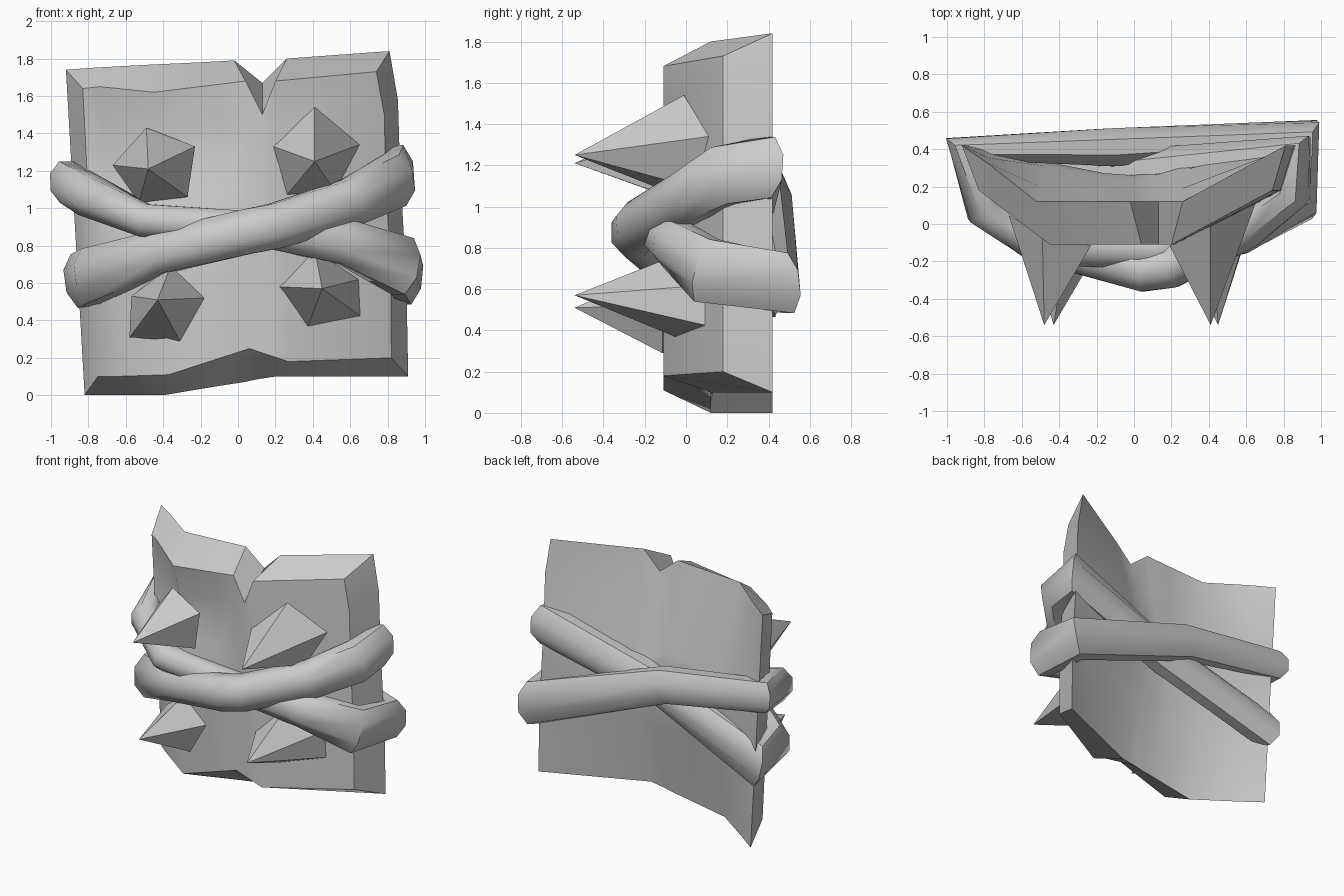
import bpy, bmesh, math
from mathutils import Vector

if "Cube" in bpy.data.objects:
    bpy.data.objects.remove(bpy.data.objects["Cube"])

gray = bpy.data.materials.new("stone_gray")
gray.diffuse_color = (0.6, 0.6, 0.6, 1)
gray.use_nodes = True
gray.node_tree.nodes["Principled BSDF"].inputs["Base Color"].default_value = gray.diffuse_color


def finish(name, bm, smooth=None):
    bmesh.ops.recalc_face_normals(bm, faces=bm.faces[:])
    me = bpy.data.meshes.new(name)
    bm.to_mesh(me)
    bm.free()
    ob = bpy.data.objects.new(name, me)
    bpy.context.collection.objects.link(ob)
    me.materials.append(gray)
    if smooth:
        bpy.ops.object.select_all(action='DESELECT')
        ob.select_set(True)
        bpy.context.view_layer.objects.active = ob
        bpy.ops.object.shade_smooth_by_angle(angle=math.radians(smooth))
    return ob


# Bent plate: columns as (bottom point, top point), outer face then back
outer = [((-.75, .18, .10), (-.83, .18, 1.64)), ((-.66, .11, .10), (-.74, .11, 1.65)),
         ((-.37, -.11, .11), (-.45, -.11, 1.62)), ((-.03, -.11, .22), (-.12, -.11, 1.66)),
         ((.06, -.11, .25), (.04, -.11, 1.68)), ((.15, -.11, .22), (.13, -.11, 1.50)),
         ((.27, -.11, .18), (.20, -.11, 1.68)), ((.82, .18, .20), (.74, .18, 1.73))]
inner = [((-.82, .42, 0), (-.92, .42, 1.74)), ((-.70, .33, 0), (-.79, .33, 1.75)),
         ((-.40, .12, 0), (-.52, .12, 1.765)), ((-.10, .12, .05), (-.2, .12, 1.78)),
         ((.03, .12, .07), (-.02, .12, 1.79)), ((.10, .12, .085), (.13, .12, 1.67)),
         ((.20, .12, .10), (.26, .12, 1.80)), ((.91, .42, .10), (.81, .42, 1.84))]
rows = [0, .3, .58, .63, .85, 1]


def build_plate():
    bm = bmesh.new()
    n = len(outer)
    ring = []
    for k, (lo, hi) in enumerate(outer + inner[::-1]):
        col = []
        for r, t in enumerate(rows):
            p = Vector(lo).lerp(Vector(hi), t)
            if k in (1, 2, 3) and r in (3, 4):   # sunken upper left panel
                p.y += .05 if k < 3 else .03
            if k in (n - 1, n):                  # slight bulge of right edge
                p.x += (0, .02, .02, .02, .03, 0)[r]
            if n < k < 2 * n - 1:                # back swells toward mid height
                mid = .25 + .2 * abs(p.x + .05)
                p.y += max(0, mid - p.y) * (t / .58 if t <= .58 else (1 - t) / .42)
            col.append(bm.verts.new(p))
        ring.append(col)
    m = len(ring)
    for k in range(m):
        a, b = ring[k], ring[(k + 1) % m]
        for r in range(len(rows) - 1):
            bm.faces.new((a[r], b[r], b[r + 1], a[r + 1]))
    for r in (0, -1):                            # top and bottom rims
        for k in range(n - 1):
            bm.faces.new((ring[k][r], ring[k + 1][r], ring[m - 2 - k][r], ring[m - 1 - k][r]))
    finish("plate", bm, 42)


# Wrapped bands: closed loops with a flattened section; points are x, y, z, half height
def band(name, path, depth, sides=8):
    bm = bmesh.new()
    pts = [Vector(p[:3]) for p in path]
    n = len(pts)
    rings = []
    for i, p in enumerate(pts):
        t = ((pts[(i + 1) % n] - p).normalized() + (p - pts[i - 1]).normalized()).normalized()
        out = t.cross(Vector((0, 0, 1))).normalized()
        up = out.cross(t)
        rings.append([bm.verts.new(p + out * depth * math.cos(a) + up * path[i][3] * math.sin(a))
                      for a in (math.tau * (j + .5) / sides for j in range(sides))])
    for i in range(n):
        a, b = rings[i], rings[(i + 1) % n]
        for j in range(sides):
            k = (j + 1) % sides
            bm.faces.new((a[j], a[k], b[k], b[j]))
    finish(name, bm, 50)


# Five-sided spikes whose bases follow the bend of the plate
def spike(name, tip, base):
    bm = bmesh.new()
    apex = bm.verts.new((tip[0], -.54, tip[1]))
    vs = []
    for x, z in base:
        flat, slope = (.2, .5) if x > 0 else (.4, .6)
        vs.append(bm.verts.new((x, -.115 + slope * max(0, abs(x) - flat), z)))
    for i in range(5):
        bm.faces.new((apex, vs[i], vs[(i + 1) % 5]))
    bm.faces.new(vs[::-1])
    finish(name, bm)


build_plate()
band("rising_band", [(-.84, .38, .61, .16), (-.78, .10, .64, .16), (-.42, -.12, .765, .125),
                     (.05, -.25, .875, .13), (.20, -.23, .905, .13), (.60, -.02, 1.03, .135),
                     (.84, .18, 1.15, .155), (.86, .39, 1.19, .16), (0, .29, .92, .13)], .12)
band("falling_band", [(-.92, .40, 1.14, .12), (-.80, .08, 1.07, .12), (-.50, -.12, .935, .095),
                      (.10, -.14, .89, .10), (.57, -.06, .82, .13), (.88, .10, .69, .17),
                      (.91, .48, .63, .16), (-.12, .41, 1.01, .13)], .11)
spike("upper_left_spike", (-.48, 1.21),
      [(-.49, 1.43), (-.23, 1.33), (-.27, 1.06), (-.53, 1.03), (-.67, 1.23)])
spike("upper_right_spike", (.41, 1.25),
      [(.41, 1.54), (.65, 1.34), (.52, 1.09), (.26, 1.07), (.19, 1.33)])
spike("lower_left_spike", (-.43, .51),
      [(-.36, .69), (-.18, .52), (-.31, .29), (-.58, .31), (-.57, .53)])
spike("lower_right_spike", (.45, .57),
      [(.41, .78), (.65, .62), (.66, .42), (.37, .36), (.22, .58)])
